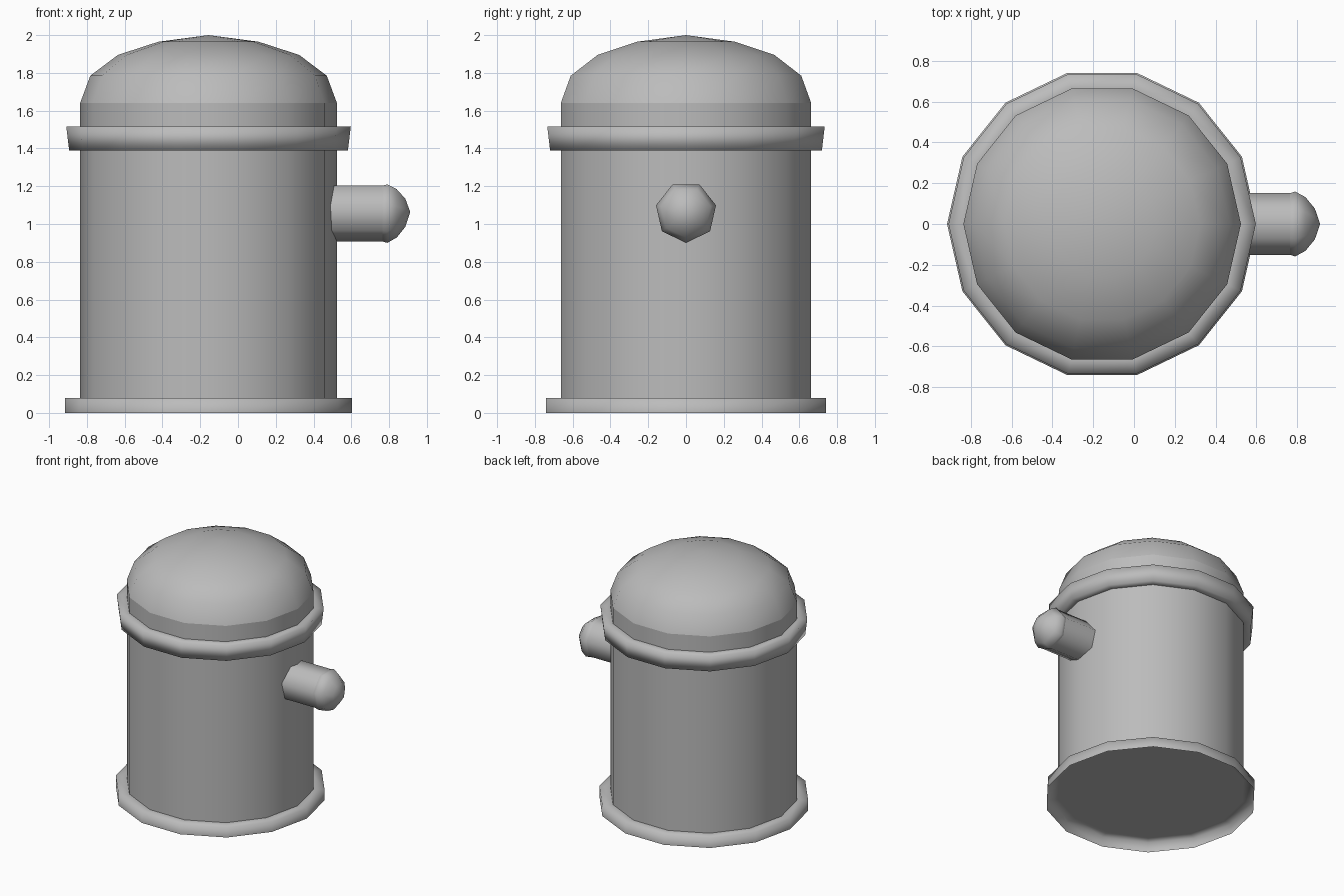
import bpy, bmesh, math
from mathutils import Matrix

cube = bpy.data.objects.get("Cube")
if cube:
    bpy.data.objects.remove(cube, do_unlink=True)

grey = bpy.data.materials.new("plain grey")
grey.use_nodes = True
COLOUR = (0.5, 0.5, 0.5, 1)
grey.diffuse_color = COLOUR
grey.node_tree.nodes["Principled BSDF"].inputs["Base Color"].default_value = COLOUR


def lathe(name, profile, sides, matrix, cap_end=False):
    """Turn (radius, height) points about the local z axis, smooth shaded."""
    bm = bmesh.new()
    rings = []
    for r, h in profile:
        if r == 0:
            rings.append([bm.verts.new((0, 0, h))] * sides)
        else:
            angles = [math.tau * i / sides for i in range(sides)]
            rings.append([bm.verts.new((r * math.cos(a), r * math.sin(a), h)) for a in angles])
    for low, high in zip(rings, rings[1:]):
        for i in range(sides):
            j = (i + 1) % sides
            corners = dict.fromkeys((low[i], low[j], high[j], high[i]))
            bm.faces.new(list(corners))
    if cap_end:
        bm.faces.new(rings[-1])
    for face in bm.faces:
        face.smooth = True
    bm.transform(matrix)
    mesh = bpy.data.meshes.new(name)
    bm.to_mesh(mesh)
    bm.free()
    mesh.materials.append(grey)
    obj = bpy.data.objects.new(name, mesh)
    bpy.context.collection.objects.link(obj)
    return obj


SIDES = 14
BODY = 0.68
upright = Matrix.Translation((-0.156, 0, 0))

# Base flange: open skirt under a closed floor
lathe("base_flange", [(0.76, 0), (0.76, 0.08), (BODY, 0.08)], SIDES, upright, cap_end=True)

# Straight barrel and domed top
lathe("barrel", [(BODY, 0.08), (BODY, 1.64)], SIDES, upright)
lathe("dome", [(BODY, 1.64), (0.626, 1.785), (0.48, 1.895), (0.265, 1.965), (0, 2)],
      SIDES, upright)

# Flared collar below the dome
lathe("collar", [(BODY, 1.39), (0.738, 1.39), (0.753, 1.515), (BODY, 1.515)], SIDES, upright)

# Side nozzle with a rounded cap, one corner pointing down
sideways = Matrix.Translation((0, 0, 1.063)) @ Matrix.Rotation(math.pi / 2, 4, "Y")
lathe("nozzle_pipe", [(0.155, 0.4), (0.155, 0.79)], 7, sideways)
lathe("nozzle_cap", [(0.155, 0.765), (0.163, 0.79), (0.135, 0.84), (0.078, 0.886), (0, 0.912)],
      7, sideways)
